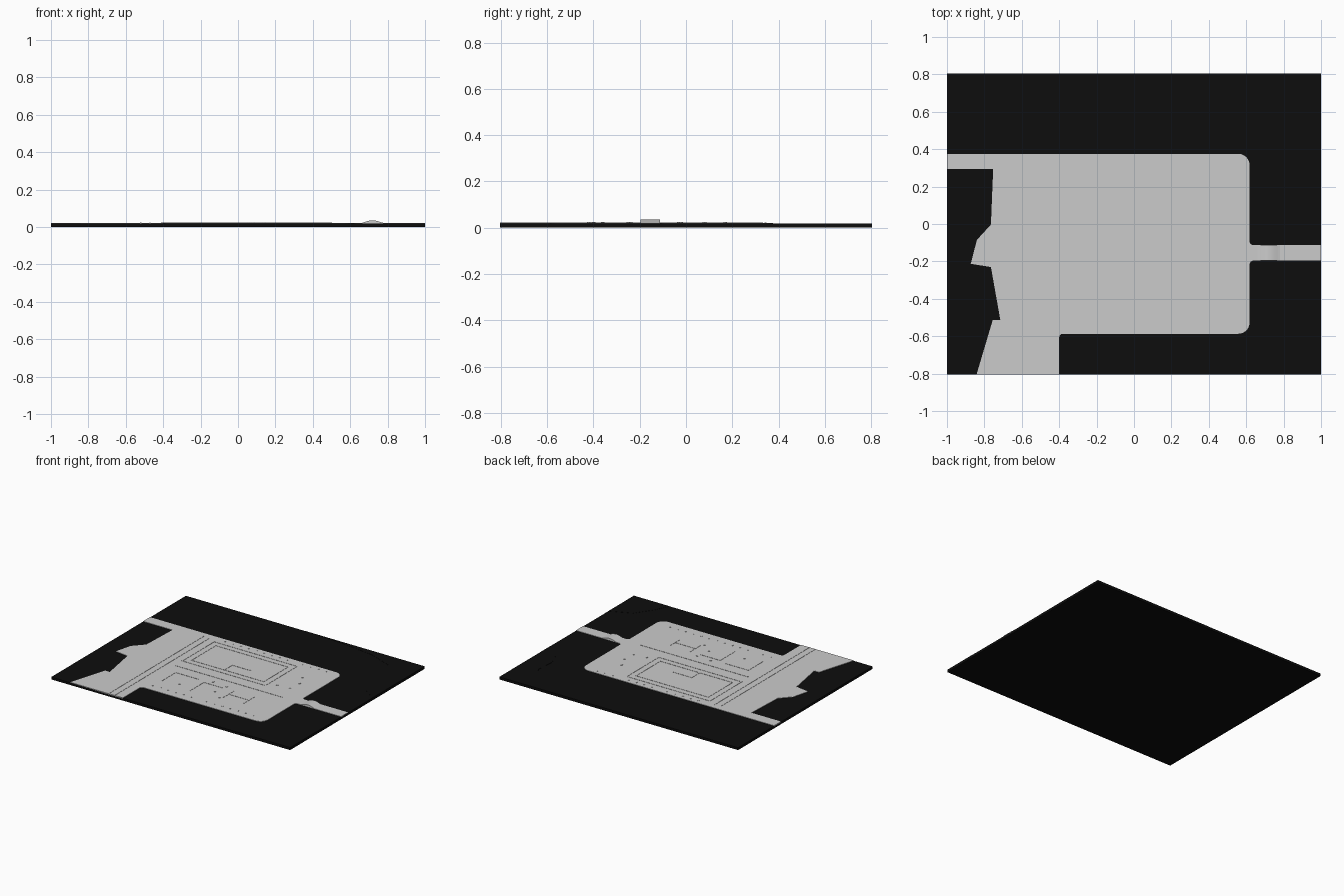
import bpy, bmesh, math
from mathutils import Vector

if "Cube" in bpy.data.objects:
    bpy.data.objects.remove(bpy.data.objects["Cube"])

black = bpy.data.materials.new("black_ground")
black.diffuse_color = (0.004, 0.004, 0.004, 1)
black.use_nodes = True
black.node_tree.nodes["Principled BSDF"].inputs["Base Color"].default_value = black.diffuse_color

GROUND, PAVE, KERB = 0.018, 0.021, 0.0035


def prism(name, pts, z0, z1, mat=None):
    """Extrude a flat outline between two heights."""
    bm = bmesh.new()
    face = bm.faces.new([bm.verts.new((x, y, z0)) for x, y in pts])
    ext = bmesh.ops.extrude_face_region(bm, geom=[face])
    top = [v for v in ext["geom"] if isinstance(v, bmesh.types.BMVert)]
    bmesh.ops.translate(bm, verts=top, vec=(0, 0, z1 - z0))
    bmesh.ops.recalc_face_normals(bm, faces=bm.faces)
    me = bpy.data.meshes.new(name)
    bm.to_mesh(me)
    bm.free()
    ob = bpy.data.objects.new(name, me)
    bpy.context.collection.objects.link(ob)
    if mat:
        me.materials.append(mat)
    return ob


def rounded(corners):
    """Outline from (x, y, radius) corners, rounding where radius > 0."""
    out = []
    for i, (x, y, r) in enumerate(corners):
        p = Vector((x, y))
        if not r:
            out.append(p)
            continue
        a = p + (Vector(corners[i - 1][:2]) - p).normalized() * r
        b = p + (Vector(corners[(i + 1) % len(corners)][:2]) - p).normalized() * r
        c = a + b - p
        for k in range(7):
            t = k / 6 * math.pi / 2
            out.append(c + (a - c) * math.cos(t) + (b - c) * math.sin(t))
    return out


def rect(x0, x1, y0, y1):
    return [(x0, y0), (x1, y0), (x1, y1), (x0, y1)]


def kerb(name, path, w=0.006):
    """Low kerb following axis-aligned segments, joined as one object."""
    parts = []
    for (ax, ay), (bx, by) in zip(path, path[1:]):
        h = w / 2
        parts.append(prism(name, rect(min(ax, bx) - h, max(ax, bx) + h,
                                      min(ay, by) - h, max(ay, by) + h),
                           PAVE - 0.001, PAVE + KERB * 0.5))
    bpy.ops.object.select_all(action='DESELECT')
    for p in parts:
        p.select_set(True)
    bpy.context.view_layer.objects.active = parts[0]
    if len(parts) > 1:
        bpy.ops.object.join()


# Ground slab
prism("ground_slab", rect(-1, 1, -0.805, 0.805), 0, GROUND, black)

# Barely raised terrain banks along the far side and the front right corner
prism("terrain_bank_back", [(0, 0.805), (0.3, 0.79), (0.6, 0.75), (0.78, 0.68), (0.85, 0.55),
      (0.84, 0.4), (0.9, 0.25), (1, 0.18), (1, 0.805)], GROUND - 0.002, GROUND + 0.001, black)
prism("terrain_bank_front", [(0.7, -0.805), (0.75, -0.7), (0.84, -0.57), (1, -0.5),
      (1, -0.805)], GROUND - 0.002, GROUND + 0.001, black)

# Paved yard with its side roads and broken left edge
prism("paved_yard", rounded([
    (-1, 0.375, 0), (0.618, 0.375, 0.06), (0.618, -0.112, 0.02), (1, -0.112, 0),
    (1, -0.196, 0), (0.618, -0.196, 0.02), (0.618, -0.587, 0.06), (-0.4, -0.587, 0.02),
    (-0.4, -0.805, 0), (-0.842, -0.805, 0), (-0.755, -0.512, 0), (-0.715, -0.512, 0),
    (-0.765, -0.23, 0), (-0.873, -0.213, 0), (-0.84, -0.085, 0), (-0.765, -0.003, 0),
    (-0.753, 0.293, 0), (-1, 0.293, 0)]), GROUND - 0.003, PAVE)

# Arched bridge on the right road
n = 12
arch = [(0.66 + 0.12 * i / n, PAVE + 0.0145 * math.sin(math.pi * i / n) ** 1.2)
        for i in range(n + 1)]
bridge = prism("arched_bridge", arch + [(0.78, PAVE - 0.003), (0.66, PAVE - 0.003)], 0.112, 0.196)
bridge.rotation_euler = (math.pi / 2, 0, 0)

# Large building footprint: outer kerb, inner kerb and stepped floor
for name, d in (("large_footprint_outer", 0), ("large_footprint_inner", 0.045)):
    r = rect(-0.41 + d, 0.285 - d, -0.08 + d, 0.30 - d)
    kerb(name, r + r[:1])
kerb("large_footprint_step", [(0.06, 0.06), (-0.09, 0.06), (-0.09, -0.03)])

# Smaller footprints along the front
for i, path in enumerate([
        [(-0.34, -0.43), (-0.34, -0.26), (-0.15, -0.26)],
        [(-0.09, -0.45), (-0.09, -0.28), (0.07, -0.28)],
        [(0.16, -0.40), (0.16, -0.28)],
        [(0.16, -0.34), (0.33, -0.34)],
        [(0.33, -0.40), (0.33, -0.28)]]):
    kerb("small_footprint_%d" % i, path)

# Long kerbs of the left road and the central lane
for i, x in enumerate((-0.52, -0.47)):
    kerb("road_kerb_%d" % i, [(x, -0.80), (x, 0.33)])
kerb("lane_kerb", [(-0.4, -0.17), (0.5, -0.17)], 0.004)

# Small posts scattered over the yard
for i, (x, y) in enumerate([(-0.21, -0.40), (-0.04, -0.24), (0.08, -0.25), (0.06, -0.36),
                            (0.14, -0.42), (0.46, 0.08), (0.35, -0.03), (0.45, -0.02),
                            (0.42, 0.17)]):
    bpy.ops.mesh.primitive_cylinder_add(vertices=8, radius=0.008, depth=0.006,
                                        location=(x, y, PAVE))
    bpy.context.object.name = "yard_post_%d" % i

# Rows of tiny markers around the yard edge
for i in range(14):
    for side, y in (("back", 0.34), ("front", -0.53)):
        x = -0.35 + i * 0.065
        prism("edge_marker_%s_%d" % (side, i), rect(x, x + 0.008, y, y + 0.008),
              PAVE - 0.001, PAVE + 0.002)
